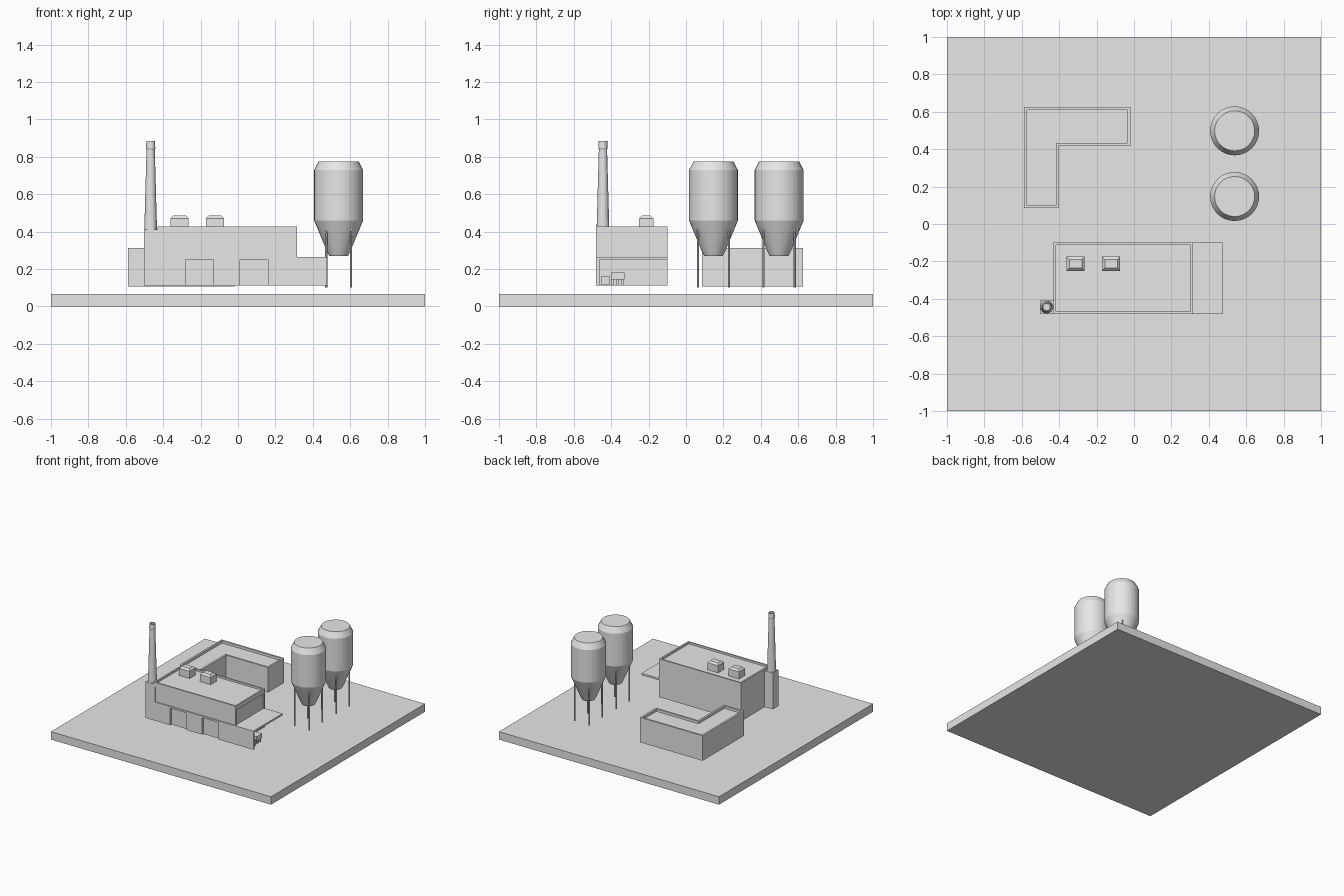
import bpy, bmesh, math

old = bpy.data.objects.get("Cube")
if old:
    bpy.data.objects.remove(old, do_unlink=True)

GREY = (0.8, 0.8, 0.8, 1)
mat = bpy.data.materials.new("plain_grey")
mat.use_nodes = True
mat.diffuse_color = GREY
mat.node_tree.nodes["Principled BSDF"].inputs["Base Color"].default_value = GREY


def finish(name, bm):
    bmesh.ops.recalc_face_normals(bm, faces=bm.faces[:])
    me = bpy.data.meshes.new(name)
    bm.to_mesh(me)
    bm.free()
    me.materials.append(mat)
    ob = bpy.data.objects.new(name, me)
    bpy.context.collection.objects.link(ob)
    return ob


def prism(name, outline, z0, z1):
    bm = bmesh.new()
    face = bm.faces.new([bm.verts.new((x, y, z0)) for x, y in outline])
    new = bmesh.ops.extrude_face_region(bm, geom=[face])["geom"]
    for v in new:
        if isinstance(v, bmesh.types.BMVert):
            v.co.z = z1
    return finish(name, bm)


def box(name, x0, x1, y0, y1, z0, z1):
    return prism(name, [(x0, y0), (x1, y0), (x1, y1), (x0, y1)], z0, z1)


def cut(ob, *bounds):
    cutter = box("cutter", *bounds)
    mod = ob.modifiers.new("recess", "BOOLEAN")
    mod.operation = "DIFFERENCE"
    mod.solver = "EXACT"
    mod.object = cutter
    bpy.context.view_layer.objects.active = ob
    bpy.ops.object.modifier_apply(modifier=mod.name)
    bpy.data.objects.remove(cutter, do_unlink=True)


def parapet(ob, lip, depth):
    # Inset the roof face and sink it behind a thin rim
    bm = bmesh.new()
    bm.from_mesh(ob.data)
    roof = max(bm.faces, key=lambda f: f.calc_center_median().z)
    bmesh.ops.inset_region(bm, faces=[roof], thickness=lip, use_even_offset=True)
    new = bmesh.ops.extrude_face_region(bm, geom=[roof])["geom"]
    for v in new:
        if isinstance(v, bmesh.types.BMVert):
            v.co.z -= depth
    if roof.is_valid:
        bmesh.ops.delete(bm, geom=[roof], context="FACES_ONLY")
    bm.to_mesh(ob.data)
    bm.free()


def lathe(name, profile, x, y, sides):
    # Stack rings of (radius, height) and close both ends
    bm = bmesh.new()
    rings = []
    for r, z in profile:
        rings.append([bm.verts.new((x + r * math.cos(math.tau * i / sides),
                                    y + r * math.sin(math.tau * i / sides), z))
                      for i in range(sides)])
    for a, b in zip(rings, rings[1:]):
        for i in range(sides):
            j = (i + 1) % sides
            bm.faces.new((a[i], a[j], b[j], b[i]))
    bm.faces.new(rings[0])
    bm.faces.new(rings[-1])
    return finish(name, bm)


# Ground slab
box("ground_slab", -1, 1, -1, 1, 0, 0.065)

# Main hall with sunk roof, window bands and gate recesses
hall = box("main_hall", -0.43, 0.315, -0.48, -0.1, 0.112, 0.427)
parapet(hall, 0.012, 0.015)
cut(hall, -0.42, 0.306, -0.5, -0.472, 0.265, 0.39)
cut(hall, 0.307, 0.33, -0.471, -0.112, 0.265, 0.39)
for x in (-0.28, 0.01):
    cut(hall, x, x + 0.15, -0.5, -0.465, 0.1, 0.25)

# Loading canopy with front wall and crates
box("canopy_roof", 0.315, 0.475, -0.48, -0.1, 0.25, 0.265)
box("canopy_wall", 0.315, 0.475, -0.48, -0.462, 0.112, 0.25)
box("small_crate", 0.4, 0.45, -0.452, -0.41, 0.115, 0.162)
box("large_crate", 0.38, 0.45, -0.4, -0.33, 0.145, 0.182)
for y in (-0.398, -0.372, -0.345):
    box("crate_support", 0.39, 0.44, y, y + 0.012, 0.112, 0.145)

# Roof vent units with chamfered tops
for x in (-0.312, -0.122):
    unit = box("roof_unit", x - 0.048, x + 0.048, -0.25, -0.175, 0.41, 0.485)
    bm = bmesh.new()
    bm.from_mesh(unit.data)
    top = [e for e in bm.edges if all(v.co.z > 0.48 for v in e.verts)]
    bmesh.ops.bevel(bm, geom=top, offset=0.014, segments=1, affect="EDGES")
    bm.to_mesh(unit.data)
    bm.free()

# Chimney on its square base
box("chimney_base", -0.503, -0.43, -0.48, -0.408, 0.112, 0.41)
lathe("chimney", [(0.034, 0.41), (0.022, 0.84), (0.025, 0.845), (0.023, 0.885),
                  (0.016, 0.885), (0.016, 0.82)], -0.467, -0.444, 16)

# L-shaped building behind
annex = prism("corner_building", [(-0.588, 0.085), (-0.403, 0.085), (-0.403, 0.418),
                                  (-0.02, 0.418), (-0.02, 0.625), (-0.588, 0.625)],
              0.107, 0.312)
parapet(annex, 0.015, 0.02)

# Storage silos on four legs
for y in (0.147, 0.498):
    silo = lathe("silo", [(0.05, 0.27), (0.065, 0.3), (0.131, 0.46), (0.131, 0.728),
                          (0.107, 0.775)], 0.538, y, 32)
    bpy.ops.object.select_all(action="DESELECT")
    silo.select_set(True)
    bpy.context.view_layer.objects.active = silo
    bpy.ops.object.shade_smooth_by_angle(angle=math.radians(20))
    for sx in (-1, 1):
        for sy in (-1, 1):
            lathe("silo_leg", [(0.006, 0.1), (0.006, 0.42)],
                  0.538 + sx * 0.066, y + sy * 0.083, 8)
